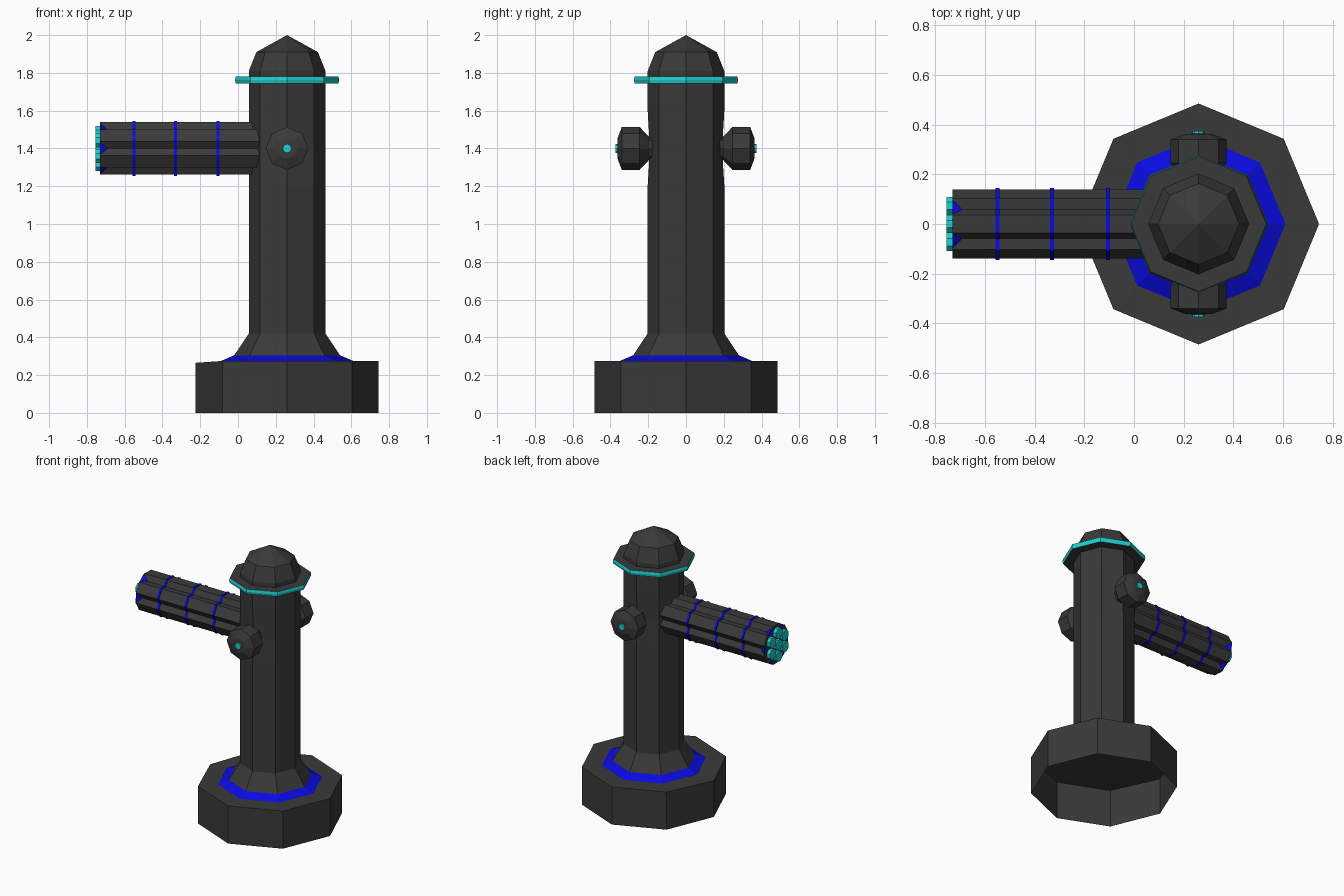
import bpy, bmesh, math
from mathutils import Vector, Matrix

if "Cube" in bpy.data.objects:
    bpy.data.objects.remove(bpy.data.objects["Cube"])

CX = 0.26          # upright axis
GZ = 1.40          # height of the barrel cluster and side caps


def material(name, rgb):
    m = bpy.data.materials.new(name)
    m.diffuse_color = (*rgb, 1)
    m.use_nodes = True
    m.node_tree.nodes["Principled BSDF"].inputs["Base Color"].default_value = m.diffuse_color
    return m


GREY = material("dark grey", (0.042, 0.042, 0.042))
BLUE = material("deep blue", (0.003, 0.003, 0.75))
TEAL = material("teal", (0.015, 0.62, 0.62))


def finish(name, bm, mats):
    bmesh.ops.recalc_face_normals(bm, faces=bm.faces)
    me = bpy.data.meshes.new(name)
    bm.to_mesh(me)
    bm.free()
    for m in mats:
        me.materials.append(m)
    ob = bpy.data.objects.new(name, me)
    bpy.context.collection.objects.link(ob)
    return ob


def skin(bm, rings):
    """Join rings of points with quads; a one-point ring is a tip."""
    vs = [[bm.verts.new(p) for p in r] for r in rings]
    for a, b in zip(vs, vs[1:]):
        n = max(len(a), len(b))
        for i in range(n):
            j = (i + 1) % n
            if len(a) == 1:
                bm.faces.new((a[0], b[i], b[j]))
            elif len(b) == 1:
                bm.faces.new((a[i], a[j], b[0]))
            else:
                bm.faces.new((a[i], a[j], b[j], b[i]))
    return vs


def lathe(profile, matrix, n=8):
    """Octagonal turning of (radius, height) points, placed by a matrix."""
    bm = bmesh.new()
    rings = []
    for r, z in profile:
        count = n if r > 0 else 1
        rings.append([matrix @ Vector((r * math.cos(math.tau * i / n),
                                       r * math.sin(math.tau * i / n), z))
                      for i in range(count)])
    skin(bm, rings)
    return bm


UP = Matrix.Translation((CX, 0, 0))

# Base: hollow octagonal foot, open below
bm = lathe([(0.485, 0), (0.485, 0.275), (0, 0.275)], UP)
for v in bm.verts:
    if v.co.x < -0.2 and v.co.z > 0.2:
        v.co.z -= 0.01
finish("base", bm, [GREY])

# Column with blue collar and flared foot, pinched where the caps attach
bm = lathe([(0.35, 0.275), (0.28, 0.305), (0.203, 0.42), (0.203, 1.2),
            (0.203, 1.4), (0.203, 1.6), (0.203, 1.76)], UP)
bm.faces.ensure_lookup_table()
for f in bm.faces:
    f.material_index = 1 if f.calc_center_median().z < 0.3 else 0
for v in bm.verts:
    if abs(v.co.z - GZ) < 0.01 and abs(v.co.x - CX) < 0.01:
        v.co.y *= 0.94
finish("column", bm, [GREY, BLUE])

# Flange with teal rim
bm = lathe([(0, 1.745), (0.272, 1.745), (0.276, 1.762), (0.272, 1.78), (0, 1.78)], UP)
for f in bm.faces:
    f.material_index = 1 if len(f.verts) == 4 else 0
finish("flange", bm, [GREY, TEAL])

# Bonnet
finish("bonnet", lathe([(0.203, 1.77), (0.203, 1.81), (0.163, 1.91), (0, 2.0)], UP), [GREY])

# Side caps with teal studs
for s, side in ((-1, "front"), (1, "back")):
    mat = (Matrix.Translation((CX, 0, GZ))
           @ Matrix.Rotation(-s * math.pi / 2, 4, 'X'))
    finish(side + "_cap", lathe([(0.06, 0.18), (0.06, 0.195), (0.113, 0.245),
                                 (0.113, 0.34), (0.055, 0.362), (0, 0.365)], mat), [GREY])
    finish(side + "_stud", lathe([(0.024, 0.355), (0.024, 0.374), (0, 0.374)], mat), [TEAL])


def lobes(x, grow=0.0):
    """Cross-section of six fused hexagonal barrels around the x axis."""
    pts = []
    for k in range(6):
        a = math.pi / 2 + k * math.pi / 3
        out = Vector((0, math.cos(a), math.sin(a)))
        tan = Vector((0, -math.sin(a), math.cos(a)))
        gap = Vector((0, math.cos(a + math.pi / 6), math.sin(a + math.pi / 6)))
        c = Vector((x, 0, GZ))
        pts += [c + out * (0.139 + grow) - tan * 0.037,
                c + out * (0.139 + grow) + tan * 0.037,
                c + gap * (0.115 + grow)]
    return pts


def extrude_lobes(name, x0, x1, grow, mat):
    bm = bmesh.new()
    vs = skin(bm, [lobes(x0, grow), lobes(x1, grow)])
    for ring in vs:
        bm.faces.new(ring)
    return finish(name, bm, [mat])


# Barrel cluster and its bands
extrude_lobes("barrel_cluster", -0.73, 0.12, 0, GREY)
for i, x in enumerate((-0.55, -0.33, -0.105)):
    extrude_lobes("barrel_band_%d" % (i + 1), x - 0.008, x + 0.008, 0.006, BLUE)

# Blue wedges filling the grooves at the muzzle end
bm = bmesh.new()
end, back = lobes(-0.731), lobes(-0.69)
for k in range(6):
    i = 3 * k
    a, g, b = end[i + 1], end[i + 2], end[(i + 3) % 18]
    a, b = a.lerp(g, 0.1), b.lerp(g, 0.1)
    v = [bm.verts.new(p) for p in (a, b, back[i + 2], g)]
    for t in ((0, 1, 2), (0, 1, 3), (0, 2, 3), (1, 2, 3)):
        bm.faces.new([v[q] for q in t])
finish("muzzle_wedges", bm, [BLUE])

# Teal muzzle tips, six around one
spots = [(0, 0)] + [(0.084 * math.cos(math.pi / 2 + k * math.pi / 3),
                     0.084 * math.sin(math.pi / 2 + k * math.pi / 3)) for k in range(6)]
for i, (y, z) in enumerate(spots):
    mat = (Matrix.Translation((-0.72, y, GZ + z))
           @ Matrix.Rotation(-math.pi / 2, 4, 'Y')
           @ Matrix.Rotation(math.pi / 8, 4, 'Z'))
    finish("muzzle_tip_%d" % (i + 1), lathe([(0.039, 0), (0.039, 0.035), (0, 0.035)], mat), [TEAL])
